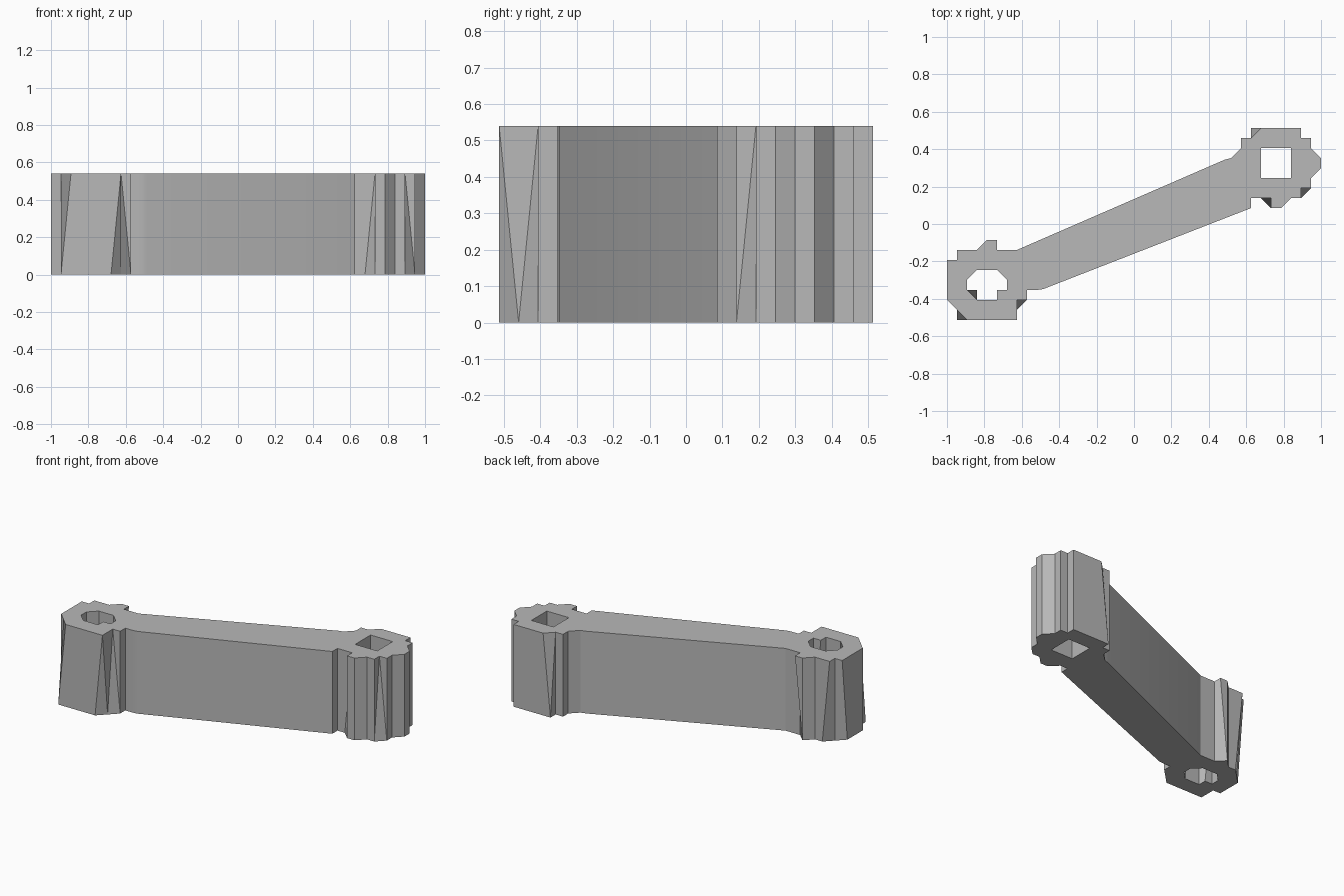
import bpy
import bmesh
import math

HEIGHT = 0.54
CELL = 0.0535          # pitch of the stepped lug outline
HALF_X, HALF_Y = 1.0, 0.513

cube = bpy.data.objects.get("Cube")
if cube:
    bpy.data.objects.remove(cube, do_unlink=True)

grey = bpy.data.materials.new("mid grey")
grey.use_nodes = True
colour = (0.48, 0.48, 0.48, 1.0)
grey.diffuse_color = colour
grey.node_tree.nodes["Principled BSDF"].inputs["Base Color"].default_value = colour


def place(steps, side):
    """Turn cell steps, counted from one outer corner, into (upper, lower) points.
    Four values give a lower point that differs from the upper one."""
    def point(col, row):
        return (side * (col * CELL - HALF_X), side * (row * CELL - HALF_Y))
    return [(point(*s[:2]), point(*s[-2:])) for s in steps]


def add_loop(bm, pairs):
    """Loft a closed wall between upper and lower loops; return both rims."""
    cache = {}

    def vert(p, z):
        key = (round(p[0], 4), round(p[1], 4), z)
        if key not in cache:
            cache[key] = bm.verts.new((p[0], p[1], z))
        return cache[key]

    top = [vert(up, HEIGHT) for up, low in pairs]
    bottom = [vert(low, 0.0) for up, low in pairs]
    rims = ([], [])
    for i in range(len(pairs)):
        j = (i + 1) % len(pairs)
        corners = list(dict.fromkeys((top[i], top[j], bottom[j], bottom[i])))
        if len(corners) > 2:
            bm.faces.new(corners)
        for rim, ring in zip(rims, (top, bottom)):
            if ring[i] != ring[j]:
                rim.append(bm.edges.get((ring[i], ring[j])))
    return rims


# Stepped lug at the right end, running from the back of the bar to its front
right_lug = [
    (7, 7), (5, 7), (5, 8, 4, 8), (4, 8), (3, 7),
    (1, 7, 2, 7), (1, 6), (0, 6, 0, 5), (0, 2),
    (1, 1, 1, 2), (2, 0, 1, 0), (7, 0, 6, 0), (7, 0, 7, 1),
    (7, 2, 7, 1), (7, 2, 8, 2), (8, 2), (8, 3), (9, 3), (9.6, 3.08),
]
# Lug at the left end, counted from the opposite corner
left_lug = [
    (7, 8), (7, 7), (6, 7), (5, 7, 6, 7), (5, 7, 5, 8), (5, 8),
    (4, 8), (3, 7), (2, 7), (2, 6, 2, 7), (2, 6, 1, 6), (1, 6),
    (1, 5), (0, 4), (0, 3), (1, 2), (1, 1), (2, 1), (2, 0),
    (6, 0, 7, 0), (7, 1, 7, 0), (7, 1), (8, 1), (8, 2), (9, 3), (9.6, 3.15),
]
# Through holes
right_hole = [
    (2, 4), (3, 5), (5, 5), (6, 4), (6, 3), (5, 3, 6, 3),
    (5, 2), (3, 2), (2, 3, 3, 3), (2, 3),
]
left_hole = [(3, 2), (6, 2), (6, 5), (3, 5)]

bm = bmesh.new()
loops = [
    place(right_lug, 1) + place(left_lug, -1),
    place(right_hole, 1),
    place(left_hole, -1),
]
top_edges, bottom_edges = [], []
for loop in loops:
    upper, lower = add_loop(bm, loop)
    top_edges += upper
    bottom_edges += lower

# Flat caps around the holes
bmesh.ops.triangle_fill(bm, edges=top_edges, use_beauty=True, normal=(0, 0, 1))
bmesh.ops.triangle_fill(bm, edges=bottom_edges, use_beauty=True, normal=(0, 0, -1))
bmesh.ops.recalc_face_normals(bm, faces=bm.faces)

mesh = bpy.data.meshes.new("link_arm")
bm.to_mesh(mesh)
bm.free()
mesh.materials.append(grey)
link_arm = bpy.data.objects.new("link_arm", mesh)
bpy.context.collection.objects.link(link_arm)

# Soften only the slight bend where the bar meets each lug
bpy.ops.object.select_all(action="DESELECT")
link_arm.select_set(True)
bpy.context.view_layer.objects.active = link_arm
bpy.ops.object.shade_smooth_by_angle(angle=math.radians(20))
